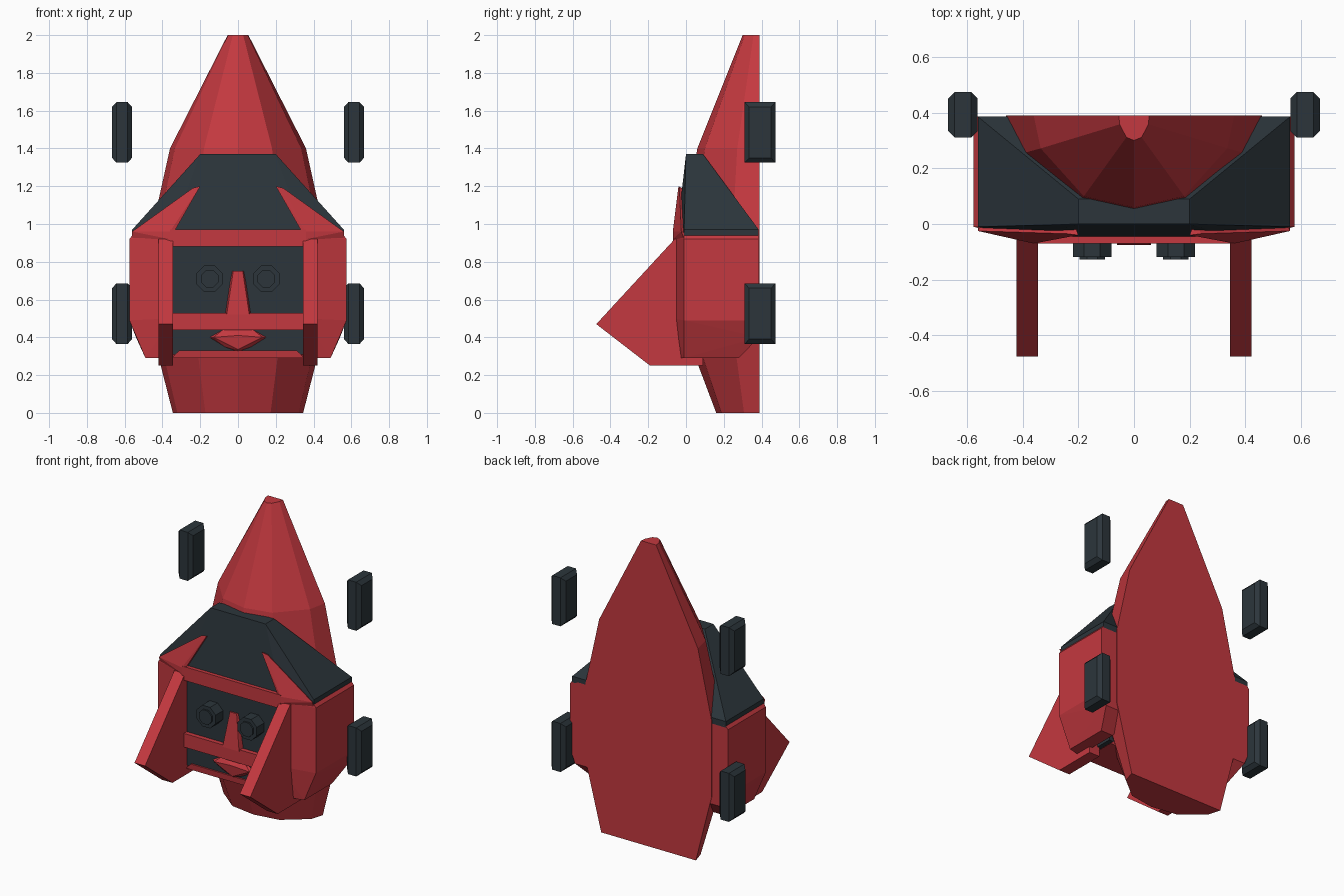
import bpy, bmesh, math
from mathutils import Vector

cube = bpy.data.objects.get("Cube")
if cube:
    bpy.data.objects.remove(cube, do_unlink=True)


def material(name, rgb):
    m = bpy.data.materials.new(name)
    m.use_nodes = True
    m.diffuse_color = (*rgb, 1)
    m.node_tree.nodes["Principled BSDF"].inputs["Base Color"].default_value = (*rgb, 1)
    return m


RED = material("red", (0.55, 0.04, 0.05))
DARK = material("dark slate", (0.025, 0.036, 0.044))


def finish(name, bm, mat):
    bmesh.ops.recalc_face_normals(bm, faces=bm.faces)
    mesh = bpy.data.meshes.new(name)
    bm.to_mesh(mesh)
    bm.free()
    mesh.materials.append(mat)
    obj = bpy.data.objects.new(name, mesh)
    bpy.context.collection.objects.link(obj)
    return obj


def hull(name, points, mat):
    """Faceted solid wrapped round a few corner points."""
    bm = bmesh.new()
    for p in points:
        bm.verts.new(p)
    res = bmesh.ops.convex_hull(bm, input=bm.verts)
    loose = {g for g in res["geom_interior"] + res["geom_unused"]
             if isinstance(g, bmesh.types.BMVert)}
    bmesh.ops.delete(bm, geom=list(loose), context='VERTS')
    bmesh.ops.dissolve_limit(bm, angle_limit=0.02, verts=bm.verts, edges=bm.edges)
    return finish(name, bm, mat)


def mirror_points(points):
    return [(s * x, y, z) for s in (1, -1) for x, y, z in points]


def block(name, half_width, y0, y1, z0, z1, mat):
    return hull(name, mirror_points([(half_width, y, z) for y in (y0, y1) for z in (z0, z1)]), mat)


def pair(name, points, mat):
    for side, s in (("left", 1), ("right", -1)):
        hull(side + "_" + name, [(s * x, y, z) for x, y, z in points], mat)


# Flat-backed faceted body: height, half width, depth
BACK = 0.39
section = [(-1, 0), (-.93, .36), (-.5, .88), (0, 1), (.5, .88), (.93, .36), (1, 0)]
stations = [(0, .345, .23), (.45, .46, .4), (.95, .46, .4), (1.4, .36, .33), (2, .055, .09)]
bm = bmesh.new()
rings = [[bm.verts.new((a * w, BACK - b * d, z)) for a, b in section] for z, w, d in stations]
for low, high in zip(rings, rings[1:]):
    for i in range(len(section)):
        j = (i + 1) % len(section)
        bm.faces.new((low[i], low[j], high[j], high[i]))
bm.faces.new(rings[0])
bm.faces.new(rings[-1])
finish("body", bm, RED)

# Dark hood over the brow
hull("hood", mirror_points([
    (.2, 0, 1.37), (.2, .09, 1.37),
    (.56, -.01, .97), (.56, .385, .97), (.56, -.01, .93), (.56, .385, .93),
    (.36, -.05, .93)]), DARK)

# Side cowls and the spikes rising from them
pair("cowl", [
    (.575, -.01, .92), (.575, .385, .92), (.575, -.01, .49), (.575, .385, .49),
    (.56, -.01, .94), (.56, .385, .94), (.35, -.07, .94), (.35, .385, .94),
    (.35, -.07, .5), (.4, -.03, .29), (.49, -.01, .29), (.49, .28, .29),
    (.4, .28, .29), (.35, .385, .4), (.54, .385, .4)], RED)
pair("brow_spike", [
    (.24, -.035, 1.19), (.2, -.04, 1.2), (.56, -.025, .96), (.36, -.07, .96),
    (.56, -.01, .92), (.36, -.07, .92),
    (.22, .02, 1.17), (.54, .02, .94), (.38, .02, .94)], RED)

# Recessed face with its frame
block("face_panel", .36, -.04, .2, .31, .93, DARK)
block("brow_bar", .36, -.07, .05, .88, .97, RED)
block("cheek_bar", .36, -.07, .05, .44, .53, RED)
hull("chin", mirror_points([(.35, -.045, .29), (.31, -.05, .33),
                            (.35, .2, .29), (.31, .2, .33)]), RED)

# Nose and mouth
hull("nose", mirror_points([(.025, -.05, .75), (.06, -.075, .52),
                            (.035, -.03, .75), (.07, -.03, .52)]), RED)
hull("mouth", mirror_points([
    (.08, -.045, .44), (.15, -.045, .4), (.07, -.045, .35), (0, -.045, .325),
    (.13, -.065, .4), (0, -.07, .41), (0, -.06, .335),
    (.15, -.03, .4), (.08, -.03, .44), (.06, -.03, .345)]), RED)

# Octagonal eyes with a raised centre
def octagon(x, y, z, r):
    angles = [math.pi * (i + .5) / 4 for i in range(8)]
    return [(x + r * math.cos(a), y, z + r * math.sin(a)) for a in angles]

pair("eye", octagon(.15, -.03, .71, .075) + octagon(.15, -.118, .71, .075), DARK)
pair("eye_centre", octagon(.15, -.1, .71, .05) + octagon(.15, -.128, .71, .05), DARK)

# Pointed side plates
profile = [(-.06, .92), (-.475, .47), (-.19, .25), (.09, .25), (.09, .92)]
pair("side_plate", [(x, y, z) for x in (.345, .422) for y, z in profile], RED)

# Four bevelled pads behind the sides
for level, z in (("lower", .525), ("upper", 1.485)):
    pad = []
    for sx in (-1, 1):
        for sy in (-1, 1):
            for sz in (-1, 1):
                pad.append((.614 + sx * .03, .392 + sy * .081, z + sz * .16))
                pad.append((.614 + sx * .053, .392 + sy * .058, z + sz * .135))
    pair(level + "_pad", pad, DARK)
